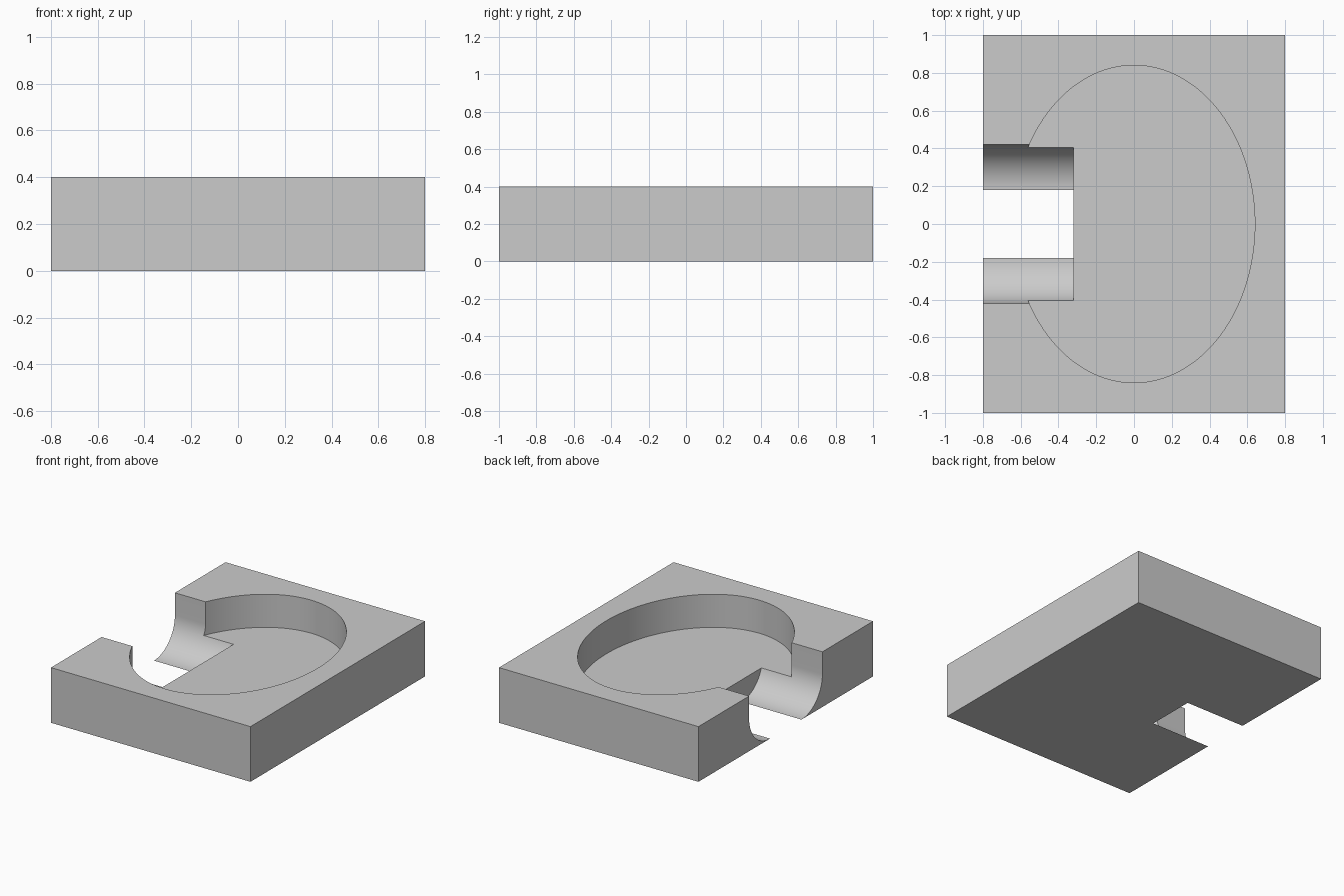
import bpy
import math

scene_cube = bpy.data.objects.get("Cube")
if scene_cube:
    bpy.data.objects.remove(scene_cube, do_unlink=True)

grey = bpy.data.materials.new("plain_grey")
grey.use_nodes = True
colour = (0.6, 0.6, 0.6, 1)
grey.diffuse_color = colour
grey.node_tree.nodes["Principled BSDF"].inputs["Base Color"].default_value = colour

HALF_X, HALF_Y, HEIGHT = 0.8, 1.0, 0.4


def prism(name, ring, offset):
    """Closed solid from a counter-clockwise ring swept along offset."""
    n = len(ring)
    verts = ring + [tuple(a + b for a, b in zip(p, offset)) for p in ring]
    faces = [tuple(reversed(range(n))), tuple(range(n, 2 * n))]
    faces += [(i, (i + 1) % n, (i + 1) % n + n, i + n) for i in range(n)]
    mesh = bpy.data.meshes.new(name)
    mesh.from_pydata(verts, [], faces)
    mesh.materials.append(grey)
    obj = bpy.data.objects.new(name, mesh)
    bpy.context.collection.objects.link(obj)
    return obj


# Rectangular block
block = prism("block", [(sx * HALF_X, sy * HALF_Y, 0) for sx, sy in
                        ((-1, -1), (1, -1), (1, 1), (-1, 1))], (0, 0, HEIGHT))

# Elliptical pocket in the top
SIDES = 128
angles = [2 * math.pi * i / SIDES for i in range(SIDES)]
pocket = prism("pocket_cutter", [(0.64 * math.cos(a), 0.84 * math.sin(a), 0.16)
                                 for a in angles], (0, 0, 0.5))

# Side slot with rounded lower walls, open through the bottom
R, FLAT, STEPS = 0.24, 0.18, 24
arc = [(FLAT + R * math.sin(t), R - R * math.cos(t))
       for t in (math.pi / 2 * i / STEPS for i in range(STEPS + 1))]
half = [(FLAT, -0.1)] + arc + [(FLAT + R, 0.6)]
outline = half + [(-y, z) for y, z in reversed(half)]
slot = prism("slot_cutter", [(-1, y, z) for y, z in outline], (0.68, 0, 0))

# Cut both shapes out of the block
bpy.context.view_layer.objects.active = block
block.select_set(True)
for cutter in (pocket, slot):
    cut = block.modifiers.new(cutter.name, "BOOLEAN")
    cut.operation = "DIFFERENCE"
    cut.solver = "EXACT"
    cut.object = cutter
    bpy.ops.object.modifier_apply(modifier=cut.name)
    bpy.data.objects.remove(cutter, do_unlink=True)

bpy.ops.object.shade_smooth_by_angle(angle=math.radians(30))
